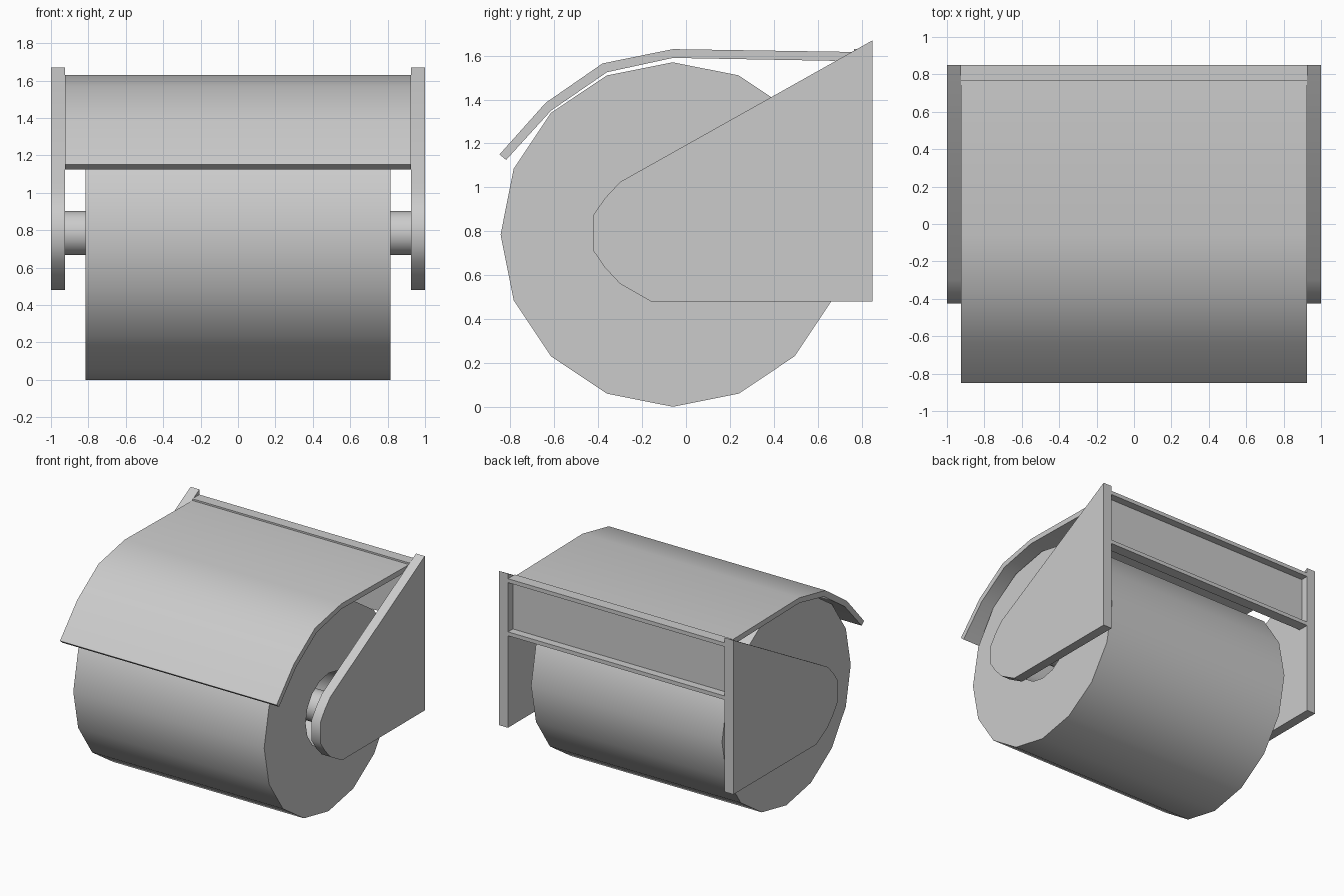
import bpy, bmesh, math

if "Cube" in bpy.data.objects:
    bpy.data.objects.remove(bpy.data.objects["Cube"])

AXIS_Y, AXIS_Z = -0.06, 0.785


def finish(bm, name, smooth=True):
    bmesh.ops.recalc_face_normals(bm, faces=bm.faces[:])
    mesh = bpy.data.meshes.new(name)
    bm.to_mesh(mesh)
    bm.free()
    ob = bpy.data.objects.new(name, mesh)
    bpy.context.collection.objects.link(ob)
    if smooth:
        bpy.ops.object.select_all(action='DESELECT')
        ob.select_set(True)
        bpy.context.view_layer.objects.active = ob
        bpy.ops.object.shade_smooth_by_angle(angle=math.radians(35))
    return ob


def extrude_profile(name, pts, x0, x1, smooth=True):
    """Extrude a closed (y, z) outline along x."""
    bm = bmesh.new()
    face = bm.faces.new([bm.verts.new((x0, y, z)) for y, z in pts])
    ext = bmesh.ops.extrude_face_region(bm, geom=[face])
    verts = [g for g in ext['geom'] if isinstance(g, bmesh.types.BMVert)]
    bmesh.ops.translate(bm, verts=verts, vec=(x1 - x0, 0, 0))
    return finish(bm, name, smooth)


def circle(r, n):
    return [(AXIS_Y + r * math.sin(2 * math.pi * i / n),
             AXIS_Z + r * math.cos(2 * math.pi * i / n)) for i in range(n)]


def tube(name, r_out, r_in, half, n):
    """Hollow cylinder along x."""
    bm = bmesh.new()
    rings = [[bm.verts.new((x, y, z)) for y, z in circle(r, n)]
             for x, r in ((-half, r_out), (half, r_out), (half, r_in), (-half, r_in))]
    for a in range(4):
        p, q = rings[a], rings[(a + 1) % 4]
        for i in range(n):
            j = (i + 1) % n
            bm.faces.new((p[i], p[j], q[j], q[i]))
    return finish(bm, name)


# paper roll with open core, and the spindle through it
tube("paper_roll", 0.785, 0.28, 0.815, 16)
extrude_profile("spindle", circle(0.118, 16), -0.925, 0.925)

# side arms
arm = [(0.85, 0.48), (-0.16, 0.48), (-0.30, 0.56), (-0.37, 0.635), (-0.425, 0.715),
       (-0.425, 0.87), (-0.37, 0.95), (-0.30, 1.025), (0.85, 1.67)]
for side, x0 in (("left", -1.0), ("right", 0.925)):
    extrude_profile(side + "_arm", arm, x0, x0 + 0.075)

# curved cover over the roll
cover = [(-0.85, 1.15), (-0.64, 1.385), (-0.38, 1.565), (-0.06, 1.63), (0.77, 1.617),
         (0.77, 1.575), (-0.06, 1.59), (-0.36, 1.525), (-0.615, 1.35), (-0.82, 1.125)]
extrude_profile("cover", cover, -0.925, 0.925)

# back channel joining the arms
channel = [(0.85, 1.63), (0.765, 1.63), (0.765, 1.19), (0.85, 1.19),
           (0.85, 1.22), (0.79, 1.22), (0.79, 1.60), (0.85, 1.60)]
extrude_profile("back_channel", channel, -0.925, 0.925, smooth=False)
